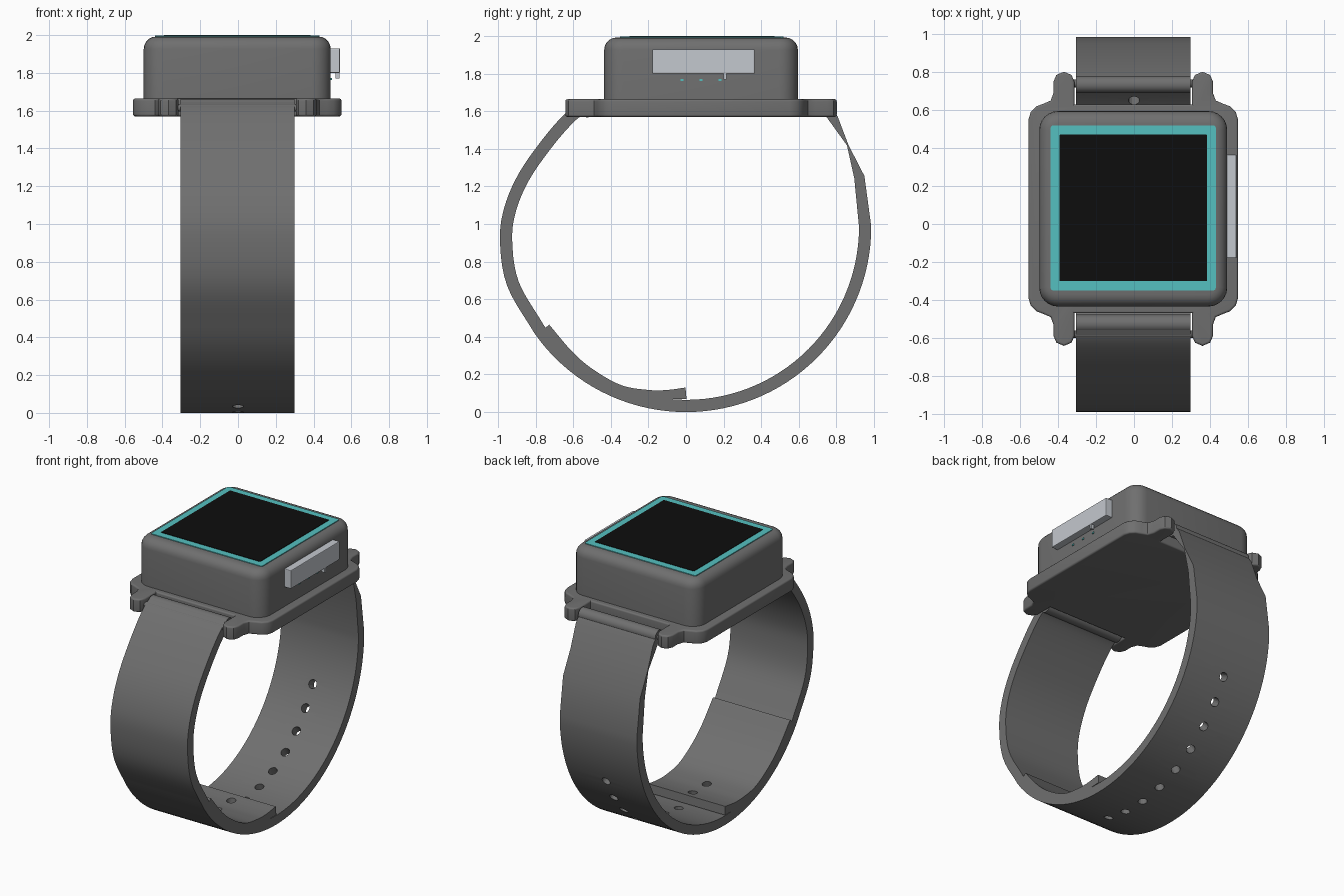
import bpy, bmesh
from math import sin, cos, pi, radians
from mathutils import Matrix, Vector

if "Cube" in bpy.data.objects:
    bpy.data.objects.remove(bpy.data.objects["Cube"], do_unlink=True)


def material(name, r, g, b):
    m = bpy.data.materials.new(name)
    m.use_nodes = True
    m.diffuse_color = (r, g, b, 1)
    m.node_tree.nodes["Principled BSDF"].inputs["Base Color"].default_value = (r, g, b, 1)
    return m


grey = material("dark grey", 0.16, 0.16, 0.16)
teal = material("teal", 0.09, 0.53, 0.53)
black = material("screen black", 0.004, 0.004, 0.004)
silver = material("silver", 0.55, 0.58, 0.62)


def finish(name, bm, mat):
    bmesh.ops.recalc_face_normals(bm, faces=bm.faces)
    mesh = bpy.data.meshes.new(name)
    bm.to_mesh(mesh)
    bm.free()
    mesh.materials.append(mat)
    ob = bpy.data.objects.new(name, mesh)
    bpy.context.collection.objects.link(ob)
    return ob


def smooth(ob, angle=35):
    bpy.ops.object.select_all(action='DESELECT')
    ob.select_set(True)
    bpy.context.view_layer.objects.active = ob
    bpy.ops.object.shade_smooth_by_angle(angle=radians(angle))


def prism(name, outline, low, high, mat, top_bevel=0, bottom_bevel=0):
    """Extrude an outline upwards, rounding its rims."""
    bm = bmesh.new()
    base = bm.faces.new([bm.verts.new((x, y, low)) for x, y in outline])
    up = bmesh.ops.extrude_face_region(bm, geom=[base], use_keep_orig=True)
    bmesh.ops.translate(bm, vec=(0, 0, high - low),
                        verts=[v for v in up["geom"] if isinstance(v, bmesh.types.BMVert)])
    for level, width in ((high, top_bevel), (low, bottom_bevel)):
        if width:
            rim = [e for e in bm.edges if all(abs(v.co.z - level) < 1e-5 for v in e.verts)]
            bmesh.ops.bevel(bm, geom=rim, offset=width, segments=5, profile=0.5, affect='EDGES')
    ob = finish(name, bm, mat)
    smooth(ob)
    return ob


def rounded_rect(cx, cy, hx, hy, r, steps=6):
    pts = []
    for k, (sx, sy) in enumerate(((1, 1), (-1, 1), (-1, -1), (1, -1))):
        for i in range(steps + 1):
            a = (k + i / steps) * pi / 2
            pts.append((cx + sx * (hx - r) + r * cos(a), cy + sy * (hy - r) + r * sin(a)))
    return pts


def box(name, lo, hi, mat, bevel=0):
    bm = bmesh.new()
    bmesh.ops.create_cube(bm, size=1)
    lo, hi = Vector(lo), Vector(hi)
    for v in bm.verts:
        v.co = [(a + b) / 2 + c * (b - a) for a, b, c in zip(lo, hi, v.co)]
    if bevel:
        bmesh.ops.bevel(bm, geom=bm.edges[:], offset=bevel, segments=2, profile=0.5, affect='EDGES')
    return finish(name, bm, mat)


def rod(name, x0, x1, y, z, r, mat):
    bm = bmesh.new()
    bmesh.ops.create_cone(bm, cap_ends=True, segments=24, radius1=r, radius2=r, depth=x1 - x0,
                          matrix=Matrix.Translation(((x0 + x1) / 2, y, z)) @ Matrix.Rotation(pi / 2, 4, 'Y'))
    ob = finish(name, bm, mat)
    smooth(ob)
    return ob


def spline(points, steps=5):
    """Smooth curve through (y, z, thickness) points."""
    p = [Vector(q) for q in points]
    p = [2 * p[0] - p[1]] + p + [2 * p[-1] - p[-2]]
    out = []
    for a, b, c, d in zip(p, p[1:], p[2:], p[3:]):
        for i in range(steps):
            t = i / steps
            out.append(0.5 * (2 * b + (c - a) * t + (2 * a - 5 * b + 4 * c - d) * t * t
                              + (3 * b - a - 3 * c + d) * t ** 3))
    return out + [p[-2]]


def band(name, path, x0, x1, mat):
    """Sweep a flat strip along a path of (y, z, thickness)."""
    bm = bmesh.new()
    rings = []
    for i, (y, z, t) in enumerate(path):
        a, b = path[max(i - 1, 0)], path[min(i + 1, len(path) - 1)]
        n = Vector((a[1] - b[1], b[0] - a[0])).normalized() * t / 2
        rings.append([bm.verts.new((x, y + s * n.x, z + s * n.y))
                      for x, s in ((x0, -1), (x1, -1), (x1, 1), (x0, 1))])
    for r, q in zip(rings, rings[1:]):
        for k in range(4):
            bm.faces.new((r[k], r[k - 1], q[k - 1], q[k]))
    bm.faces.new(rings[0])
    bm.faces.new(rings[-1])
    return finish(name, bm, mat)


# Case and base plate with four lugs
CX, CY = -0.004, 0.08
prism("case", rounded_rect(CX, CY, 0.495, 0.515, 0.1), 1.64, 1.992, grey, top_bevel=0.065)
quarter = [(0.31, 0.55), (0.31, 0.67), (0.325, 0.705), (0.365, 0.722), (0.405, 0.705), (0.42, 0.67),
           (0.42, 0.61), (0.435, 0.57), (0.475, 0.553), (0.51, 0.54), (0.54, 0.51), (0.552, 0.47)]
outline = []
for sx, sy in ((1, 1), (1, -1), (-1, -1), (-1, 1)):
    part = [(CX + sx * x, CY + sy * y) for x, y in quarter]
    outline += part if sx == sy else part[::-1]
prism("base_plate", outline, 1.57, 1.664, grey, top_bevel=0.012, bottom_bevel=0.012)

# Display: teal border plate with the dark screen on top
prism("screen_border", rounded_rect(CX, 0.085, 0.435, 0.435, 0.015), 1.988, 1.997, teal)
prism("screen", rounded_rect(CX, 0.085, 0.388, 0.386, 0.004), 1.991, 2.0, black)

# Side button, its small tab and the studs under it
box("side_button", (0.485, -0.18, 1.80), (0.54, 0.365, 1.93), silver, 0.005)
box("button_tab", (0.515, 0.2, 1.77), (0.538, 0.215, 1.805), silver)
for i in range(3):
    y = -0.02 + 0.1 * i
    box("case_stud", (0.485, y - 0.008, 1.762), (0.497, y + 0.008, 1.772), teal)

# Strap
X0, X1 = -0.305, 0.298
T = 0.065
front = [(-0.53, 1.628, T), (-0.61, 1.575, T), (-0.73, 1.44, T), (-0.86, 1.255, T),
         (-0.935, 1.08, T), (-0.957, 0.91, T), (-0.92, 0.68, T), (-0.78, 0.438, T)]
path = spline(front)
for deg in range(-51, 91, 3):
    a = radians(deg)
    path.append((0.953 * sin(a), 0.985 - 0.953 * cos(a), T))
path += [(0.922, 1.25, 0.055), (0.86, 1.42, 0.008), (0.785, 1.56, 0.05), (0.73, 1.635, 0.05)]
strap = band("strap", path, X0, X1, grey)
tail = band("strap_tail", spline([(0, 0.1, 0.06), (-0.1, 0.092, 0.05), (-0.2, 0.092, 0.05),
                                  (-0.35, 0.118, 0.05), (-0.5, 0.2, 0.05), (-0.62, 0.3, 0.05),
                                  (-0.745, 0.45, 0.045)]), X0, X1, grey)

# Row of adjustment holes
bm = bmesh.new()
for deg in range(-15, 66, 10):
    a = radians(deg)
    spot = Matrix.Translation((0, 0.95 * sin(a), 0.985 - 0.95 * cos(a)))
    bmesh.ops.create_cone(bm, cap_ends=True, segments=16, radius1=0.03, radius2=0.03, depth=0.3,
                          matrix=spot @ Matrix.Rotation(a, 4, 'X'))
cutter = finish("hole_cutter", bm, grey)
cutter.hide_render = True
for ob in (strap, tail):
    mod = ob.modifiers.new("holes", 'BOOLEAN')
    mod.operation = 'DIFFERENCE'
    mod.solver = 'EXACT'
    mod.object = cutter
    bpy.context.view_layer.objects.active = ob
    bpy.ops.object.modifier_apply(modifier=mod.name)
    smooth(ob, 20)
bpy.data.objects.remove(cutter, do_unlink=True)

# Strap end loops and the pins through the lugs
rod("front_strap_loop", X0, X1, -0.525, 1.615, 0.048, grey)
rod("back_strap_loop", X0, X1, 0.735, 1.615, 0.045, grey)
for y in (-0.58, 0.74):
    rod("lug_pin", -0.4, 0.39, y, 1.615, 0.02, grey)
